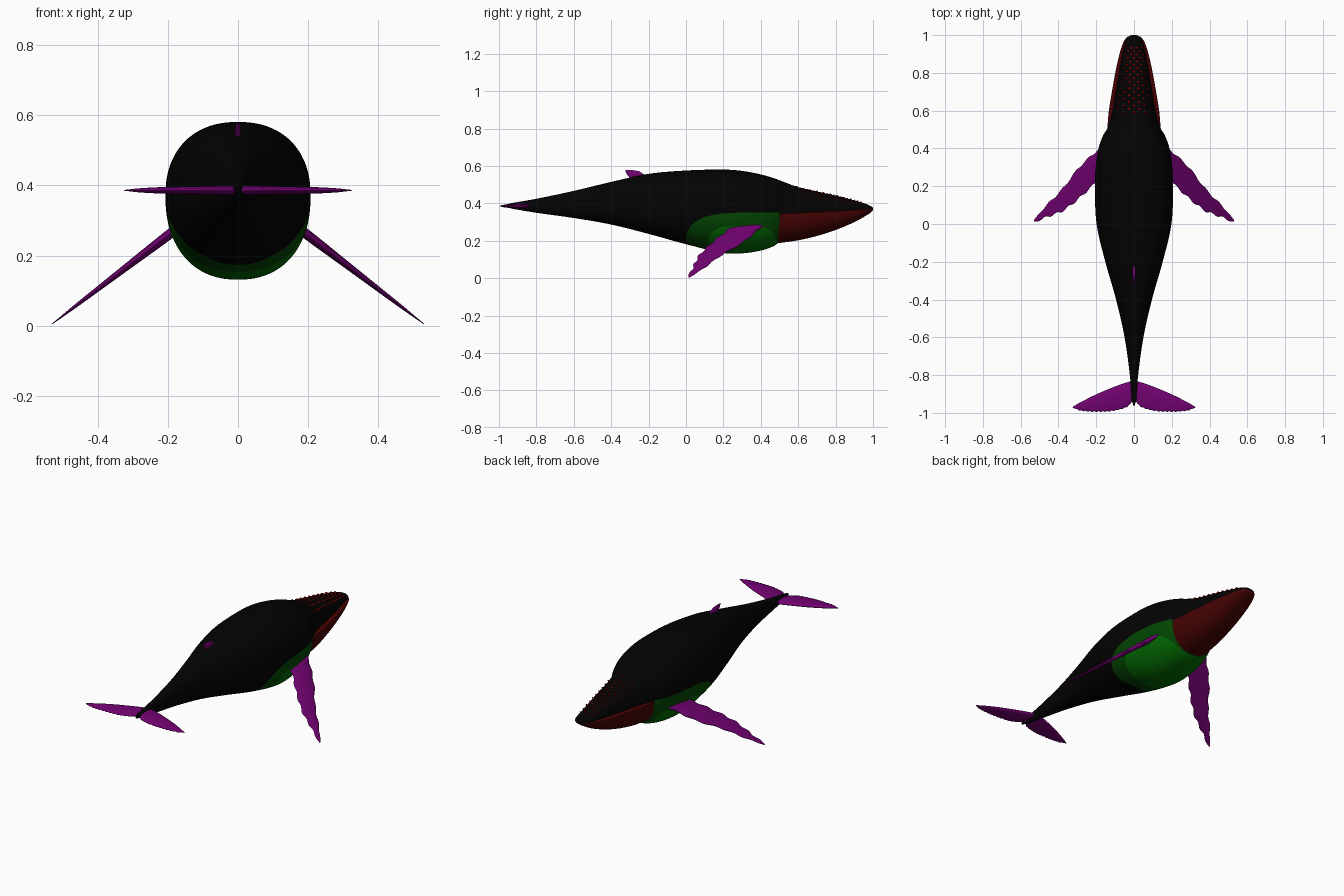
import bpy, bmesh, math
from mathutils import Matrix, Vector

if "Cube" in bpy.data.objects:
    bpy.data.objects.remove(bpy.data.objects["Cube"], do_unlink=True)

POWER = 2.25  # squareness of the body cross-section


def material(name, r, g, b):
    m = bpy.data.materials.new(name)
    m.use_nodes = True
    m.diffuse_color = (r, g, b, 1)
    bsdf = m.node_tree.nodes["Principled BSDF"]
    bsdf.inputs["Base Color"].default_value = (r, g, b, 1)
    bsdf.inputs["Roughness"].default_value = 0.7
    return m


BLACK = material("skin black", .0008, .0008, .0008)
DARK_GREEN = material("dark green", .0008, .06, .0008)
GREEN = material("belly green", .0008, .14, .0008)
MAROON = material("jaw maroon", .06, .0008, .0008)
RED = material("bump red", .35, .001, .001)
PURPLE = material("fin purple", .17, .0008, .17)


def spline(table, t):
    """Smooth interpolation of table rows keyed by their first column."""
    n = len(table)
    i = max(k for k in range(n - 1) if k == 0 or table[k][0] <= t)
    a, b = table[i], table[i + 1]
    p, q = table[max(i - 1, 0)], table[min(i + 2, n - 1)]
    h = b[0] - a[0]
    u = min(max((t - a[0]) / h, 0), 1)
    out = []
    for c in range(1, len(a)):
        m0 = (b[c] - p[c]) / (b[0] - p[0]) * h
        m1 = (q[c] - a[c]) / (q[0] - a[0]) * h
        out.append((2*u**3 - 3*u**2 + 1) * a[c] + (u**3 - 2*u**2 + u) * m0
                   + (3*u**2 - 2*u**3) * b[c] + (u**3 - u**2) * m1)
    return out


def finish(name, bm, mats, angle=40):
    bmesh.ops.recalc_face_normals(bm, faces=bm.faces)
    mesh = bpy.data.meshes.new(name)
    bm.to_mesh(mesh)
    bm.free()
    for m in mats:
        mesh.materials.append(m)
    ob = bpy.data.objects.new(name, mesh)
    bpy.context.collection.objects.link(ob)
    bpy.ops.object.select_all(action='DESELECT')
    ob.select_set(True)
    bpy.context.view_layer.objects.active = ob
    bpy.ops.object.shade_smooth_by_angle(angle=math.radians(angle))


def skin(rings):
    """Bridge closed rings of points and cap both ends."""
    bm = bmesh.new()
    loops = [[bm.verts.new(p) for p in ring] for ring in rings]
    n = len(loops[0])
    for a, b in zip(loops, loops[1:]):
        for i in range(n):
            j = (i + 1) % n
            bm.faces.new((a[i], a[j], b[j], b[i]))
    bm.faces.new(loops[0])
    bm.faces.new(loops[-1])
    return bm


def loft(table, rings, segs):
    """Tube along y from rows of (y, half width, top, middle, bottom)."""
    result = []
    for k in range(rings + 1):
        y = table[0][0] + (table[-1][0] - table[0][0]) * k / rings
        w, top, mid, bot = spline(table, y)
        ring = []
        for i in range(segs):
            a = 2 * math.pi * i / segs
            c, s = math.cos(a), math.sin(a)
            x = math.copysign(abs(c) ** (2 / POWER), c) * w
            z = mid + abs(s) ** (2 / POWER) * ((top if s > 0 else bot) - mid)
            ring.append((x, y, z))
        result.append(ring)
    return skin(result)


def arc(y0, z0, a, b, py, pz, start):
    """Upper superellipse points in the yz plane, from start to 180 degrees."""
    points = []
    for k in range(15):
        t = math.radians(start + (180 - start) * k / 14)
        c, s = math.cos(t), max(math.sin(t), 0)
        points.append((y0 + a * math.copysign(abs(c) ** (2 / py), c),
                       z0 + b * s ** (2 / pz)))
    return points


def paint(bm, outline, index):
    """Cut the faces along a convex side outline and colour those inside."""
    inside = [f for f in bm.faces if -.1 < f.calc_center_median().y < .6]
    for (y1, z1), (y2, z2) in zip(outline, outline[1:]):
        out = Vector((0, z2 - z1, y1 - y2))
        if out.length < 1e-5:
            continue
        co = Vector((0, y1, z1))
        geom = set(inside)
        for f in inside:
            geom.update(f.edges)
            geom.update(f.verts)
        cut = bmesh.ops.bisect_plane(bm, geom=list(geom), dist=1e-5,
                                     plane_co=co, plane_no=out)
        inside = [f for f in cut["geom"] if isinstance(f, bmesh.types.BMFace)
                  and (f.calc_center_median() - co).dot(out) < 0]
    for f in inside:
        f.material_index = index


# Body with the upper head, throat patch and its darker border
body = [(-.96, .004, .395, .388, .38), (-.93, .012, .402, .388, .372),
        (-.8, .022, .425, .388, .35), (-.6, .05, .467, .386, .322),
        (-.4, .095, .515, .383, .287), (-.2, .152, .558, .38, .237),
        (0, .198, .576, .375, .182), (.2, .207, .581, .37, .135),
        (.3, .203, .574, .37, .133), (.4, .188, .555, .365, .148),
        (.47, .163, .535, .36, .172), (.51, .139, .52, .352, .2),
        (.6, .113, .487, .35, .23), (.7, .096, .464, .353, .25),
        (.8, .079, .442, .357, .285), (.9, .061, .416, .363, .32),
        (.96, .047, .398, .367, .34), (.99, .034, .385, .369, .355),
        (1, .014, .376, .37, .365)]
bm = loft(body, 200, 96)
border = arc(.5, .2, .5, .152, 5, 2.2, 90)
paint(bm, [(.5, .1)] + border + [(.06, .152)], 1)
paint(bm, arc(.3, .13, .187, .15, 4, 3, 0), 2)
finish("body", bm, [BLACK, DARK_GREEN, GREEN])

# Lower jaw
jaw = [(.49, .143, .354, .342, .187), (.6, .133, .356, .345, .203),
       (.7, .117, .36, .35, .226), (.8, .099, .365, .355, .258),
       (.9, .077, .37, .361, .3), (.96, .057, .373, .365, .333),
       (.99, .036, .374, .367, .353), (.999, .014, .372, .368, .364)]
finish("lower_jaw", loft(jaw, 60, 64), [MAROON])


def snout_point(f, y):
    w, top, mid, _ = spline(body, y)
    z = mid + (top - mid) * (1 - abs(f) ** POWER) ** (1 / POWER)
    return Vector((f * w, y, z))


# Low round bumps lying on the snout
bm = bmesh.new()
for col in range(-3, 4):
    for row in range(10):
        f, y = col * .25, .59 + .036 * row + .018 * (col % 2)
        across = snout_point(f + .01, y) - snout_point(f - .01, y)
        along = snout_point(f, y + .005) - snout_point(f, y - .005)
        turn = across.cross(along).to_track_quat('Z', 'Y').to_matrix().to_4x4()
        place = (Matrix.Translation(snout_point(f, y)) @ turn
                 @ Matrix.Diagonal((1, 1, .45, 1)))
        bmesh.ops.create_icosphere(bm, subdivisions=2, radius=.0075,
                                   matrix=place)
finish("snout_bumps", bm, [RED])


def blade(name, table, place, wave=None, steps=60, chord=12):
    """Lens-shaped fin from rows of (span, leading, trailing, half thickness)."""
    rings = []
    for k in range(steps + 1):
        s = table[0][0] + (table[-1][0] - table[0][0]) * k / steps
        lead, trail, thick = spline(table, s)
        if wave:
            dl, dt = wave(k / steps)
            lead, trail = lead + dl, trail + dt
        ring = []
        for i in range(2 * chord):
            a = math.pi * i / chord
            u = (1 - math.cos(a)) / 2
            # rounded front edge, thin rear edge
            ring.append(place(s, lead + (trail - lead) * u,
                              thick * math.sin(a) * (1.25 - .6 * u)))
        rings.append(ring)
    finish(name, skin(rings), [PURPLE], 60)


# Pectoral flippers and tail flukes, one of each per side
flipper = [(-.1, .42, .27, .013), (.03, .385, .222, .014), (.3, .298, .135, .011),
           (.55, .188, .07, .008), (.8, .1, .037, .005),
           (.95, .042, .014, .002), (1, .02, .012, .001)]
fluke = [(.004, -.83, -.925, .012), (.03, -.836, -.96, .013),
         (.1, -.86, -.984, .012), (.2, -.902, -.99, .01),
         (.28, -.942, -.985, .006), (.325, -.968, -.972, .001)]
normal = Vector((.26, 0, .34)).normalized()


def flipper_wave(t):
    fade = min(1, 6 * (1 - t))
    return (.005 * fade * math.sin(t * 34), .006 * fade * math.sin(t * 38 + 1))


def fluke_wave(t):
    return (0, -.005 * abs(math.sin(t * math.pi * 14)) * min(1, 8 * (1 - t)))


for side, sign in (("left", 1), ("right", -1)):
    def place_flipper(s, c, t):
        p = Vector((.19 + .34 * s, c, .265 - .26 * s)) + normal * t
        return (sign * p.x, p.y, p.z)

    def place_fluke(s, c, t):
        return (sign * s, c, .386 + t)

    blade(side + "_flipper", flipper, place_flipper, flipper_wave)
    blade(side + "_fluke", fluke, place_fluke, fluke_wave, 84)

# Small hooked dorsal fin
dorsal = [(.53, -.19, -.295, .008), (.55, -.215, -.312, .008),
          (.563, -.237, -.32, .008), (.573, -.255, -.324, .006),
          (.578, -.285, -.322, .001)]
blade("dorsal_fin", dorsal, lambda s, c, t: (t, c, s), steps=16)
